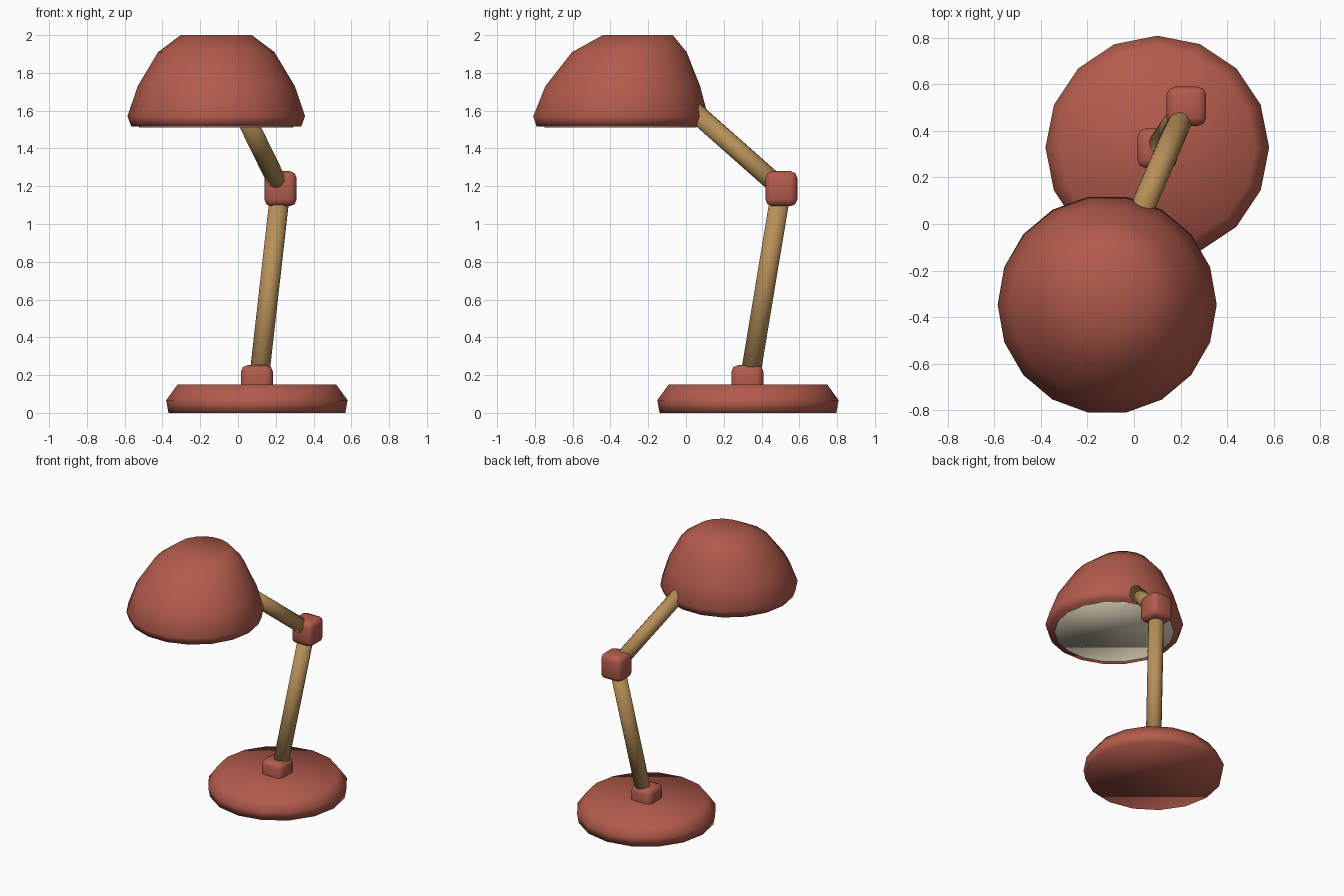
import bpy
import bmesh
import math
from mathutils import Vector

cube = bpy.data.objects.get("Cube")
if cube:
    bpy.data.objects.remove(cube, do_unlink=True)


def make_material(name, rgb):
    mat = bpy.data.materials.new(name)
    mat.use_nodes = True
    mat.diffuse_color = (*rgb, 1)
    mat.node_tree.nodes["Principled BSDF"].inputs["Base Color"].default_value = (*rgb, 1)
    return mat


red = make_material("brick_red", (0.45, 0.105, 0.072))
wood = make_material("warm_wood", (0.48, 0.28, 0.10))
cream = make_material("cream", (0.72, 0.65, 0.48))


def finish(name, bm, mat, smooth=True):
    bmesh.ops.recalc_face_normals(bm, faces=bm.faces)
    for face in bm.faces:
        face.smooth = smooth
    mesh = bpy.data.meshes.new(name)
    bm.to_mesh(mesh)
    bm.free()
    mesh.materials.append(mat)
    obj = bpy.data.objects.new(name, mesh)
    bpy.context.collection.objects.link(obj)
    return obj


def stacked_rings(name, x, rings, sides, mat):
    """Closed body through rings given as (radius, z, centre y)."""
    bm = bmesh.new()
    loops = []
    for radius, z, y in rings:
        angles = [math.tau * i / sides for i in range(sides)]
        loops.append([bm.verts.new((x + radius * math.cos(a), y + radius * math.sin(a), z))
                      for a in angles])
    for low, high in zip(loops, loops[1:]):
        for i in range(sides):
            j = (i + 1) % sides
            bm.faces.new((low[i], low[j], high[j], high[i]))
    bm.faces.new(loops[0][::-1])
    bm.faces.new(loops[-1])
    return finish(name, bm, mat)


def rod(name, start, end, radius):
    start, end = Vector(start), Vector(end)
    axis = end - start
    bm = bmesh.new()
    bmesh.ops.create_cone(bm, cap_ends=True, segments=16, radius1=radius,
                          radius2=radius, depth=axis.length)
    obj = finish(name, bm, wood)
    obj.location = (start + end) / 2
    obj.rotation_mode = 'QUATERNION'
    obj.rotation_quaternion = axis.to_track_quat('Z', 'Y')
    return obj


def joint(name, location, size):
    bm = bmesh.new()
    bmesh.ops.create_cube(bm, size=1)
    bmesh.ops.scale(bm, vec=size, verts=bm.verts)
    bmesh.ops.bevel(bm, geom=bm.edges[:], offset=0.035, segments=2,
                    profile=0.5, affect='EDGES')
    obj = finish(name, bm, red)
    obj.location = location
    return obj


# Foot and its pivot block
stacked_rings("base", 0.10, [(0.468, 0, 0.328), (0.48, 0.067, 0.328), (0.42, 0.15, 0.328)],
              16, red)
joint("base_joint", (0.10, 0.325, 0.165), (0.17, 0.17, 0.175))

# Arms and elbow
elbow = (0.225, 0.505, 1.187)
rod("lower_arm", (0.108, 0.333, 0.15), elbow, 0.053)
rod("upper_arm", elbow, (0.01, 0.01, 1.625), 0.052)
joint("elbow_joint", elbow, (0.17, 0.168, 0.185))

# Lamp shade, leaning back toward the crown
shade_rings = [(0.45, 1.517, -0.348), (0.47, 1.57, -0.346), (0.416, 1.73, -0.335),
               (0.308, 1.91, -0.30), (0.188, 2.0, -0.255)]
stacked_rings("shade", -0.115, shade_rings, 18, red)

# Pale light panel under the shade
stacked_rings("light_panel", -0.115, [(0.408, 1.51, -0.346), (0.408, 1.518, -0.346)], 18, cream)
